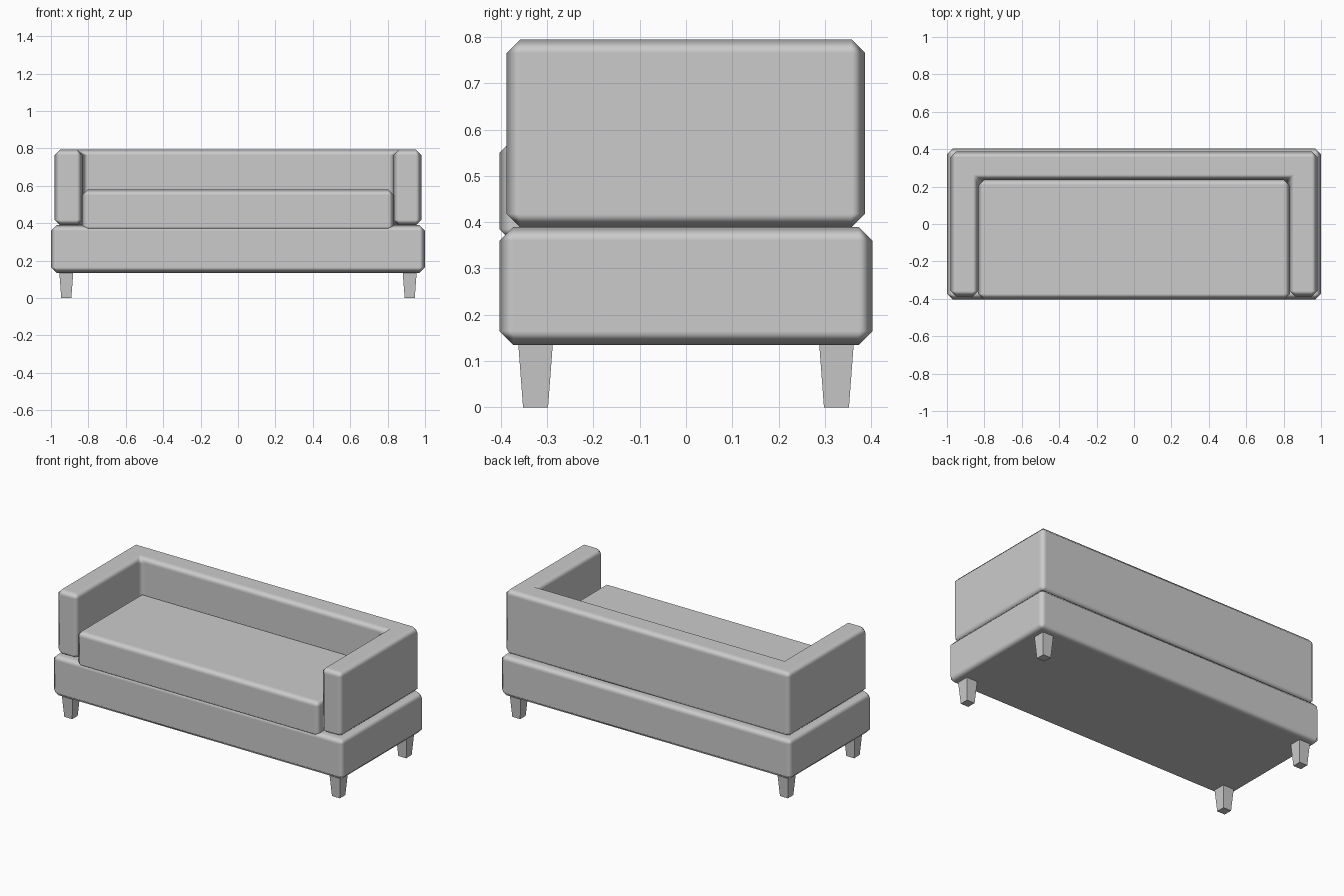
import bpy, bmesh

if "Cube" in bpy.data.objects:
    bpy.data.objects.remove(bpy.data.objects["Cube"])


def make_object(name, bm):
    bmesh.ops.recalc_face_normals(bm, faces=bm.faces[:])
    mesh = bpy.data.meshes.new(name)
    bm.to_mesh(mesh)
    bm.free()
    obj = bpy.data.objects.new(name, mesh)
    bpy.context.collection.objects.link(obj)
    return obj


def padded_prism(name, outline, z0, z1, bevel):
    """Extrude a flat outline upward and soften its edges."""
    bm = bmesh.new()
    face = bm.faces.new([bm.verts.new((x, y, z0)) for x, y in outline])
    ext = bmesh.ops.extrude_face_region(bm, geom=[face])
    top = [v for v in ext["geom"] if isinstance(v, bmesh.types.BMVert)]
    bmesh.ops.translate(bm, verts=top, vec=(0, 0, z1 - z0))
    obj = make_object(name, bm)
    for poly in obj.data.polygons:
        poly.use_smooth = True
    mod = obj.modifiers.new("soft_edges", "BEVEL")
    mod.width = bevel
    mod.segments = 1
    mod.limit_method = "ANGLE"
    mod.harden_normals = True
    return obj


def rect(x, y0, y1):
    return [(-x, y0), (x, y0), (x, y1), (-x, y1)]


def tapered_leg(name, x, y):
    bm = bmesh.new()
    rings = []
    for z, h in ((0, 0.027), (0.14, 0.0375)):
        rings.append([bm.verts.new((x + sx * h, y + sy * h, z))
                      for sx, sy in ((-1, -1), (1, -1), (1, 1), (-1, 1))])
    for i in range(4):
        j = (i + 1) % 4
        bm.faces.new((rings[0][i], rings[0][j], rings[1][j], rings[1][i]))
    for ring in rings:
        bm.faces.new(ring)
    return make_object(name, bm)


# Upholstered base
padded_prism("base", rect(1.0, -0.403, 0.403), 0.135, 0.39, 0.03)

# Arms and backrest in one U shape
X, XI, F, B, BI = 0.98, 0.832, -0.388, 0.387, 0.235
padded_prism("arms_and_back",
             [(-X, F), (-XI, F), (-XI, BI), (XI, BI), (XI, F), (X, F), (X, B), (-X, B)],
             0.388, 0.795, 0.03)

# Seat cushion
padded_prism("seat_cushion", rect(0.834, -0.403, 0.24), 0.355, 0.58, 0.03)

# Four tapered legs
for side, sx in (("left", -1), ("right", 1)):
    for end, sy in (("front", -1), ("back", 1)):
        tapered_leg(f"{end}_{side}_leg", sx * 0.918, sy * 0.325)
